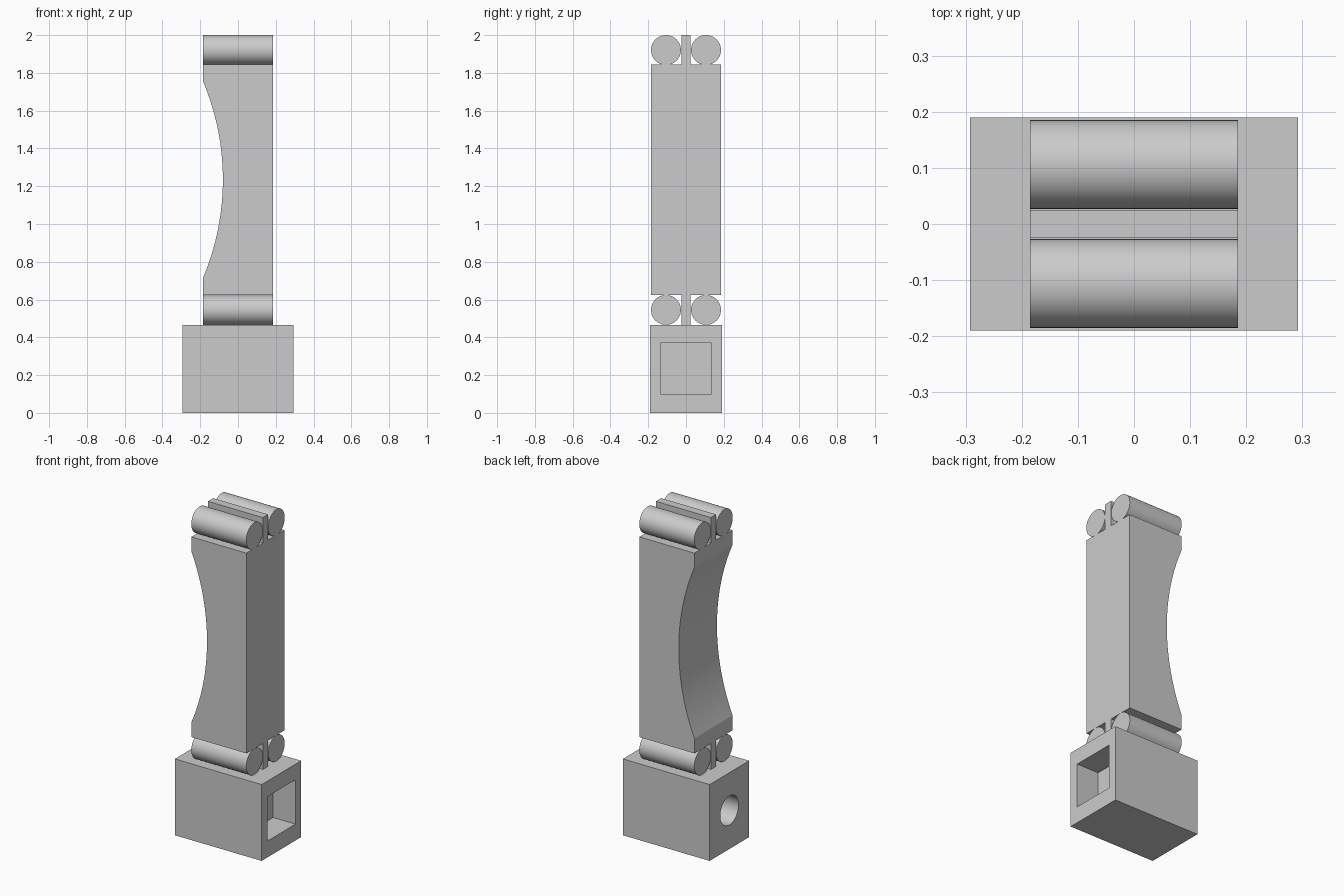
import bpy, bmesh, math

cube = bpy.data.objects.get("Cube")
if cube:
    bpy.data.objects.remove(cube, do_unlink=True)

GREY = (0.6, 0.6, 0.6, 1.0)
grey = bpy.data.materials.new("plain_grey")
grey.use_nodes = True
grey.diffuse_color = GREY
grey.node_tree.nodes["Principled BSDF"].inputs["Base Color"].default_value = GREY


def finish(name):
    ob = bpy.context.object
    ob.name = name
    ob.data.materials.append(grey)
    return ob


def box(name, size, center):
    bpy.ops.mesh.primitive_cube_add(size=1, location=center)
    bpy.context.object.scale = size
    bpy.ops.object.transform_apply(location=False, rotation=False, scale=True)
    return finish(name)


def rod(name, radius, length, center):
    # Cylinder lying along x
    bpy.ops.mesh.primitive_cylinder_add(vertices=64, radius=radius, depth=length,
                                        location=center, rotation=(0, math.pi / 2, 0))
    ob = finish(name)
    bpy.ops.object.shade_smooth_by_angle(angle=math.radians(30))
    return ob


def cut(target, cutter):
    mod = target.modifiers.new("cut", 'BOOLEAN')
    mod.operation = 'DIFFERENCE'
    mod.solver = 'EXACT'
    mod.object = cutter
    bpy.context.view_layer.objects.active = target
    bpy.ops.object.modifier_apply(modifier=mod.name)
    bpy.data.objects.remove(cutter, do_unlink=True)


# Base block with a square pocket on the left and a round bore on the right
base = box("base_block", (0.585, 0.38, 0.465), (0, 0, 0.2325))
cut(base, box("pocket_cutter", (0.3, 0.27, 0.27), (0.2925, 0, 0.235)))
cut(base, rod("bore_cutter", 0.088, 0.5, (-0.15, 0, 0.235)))
bpy.context.view_layer.objects.active = base
base.select_set(True)
bpy.ops.object.shade_smooth_by_angle(angle=math.radians(30))

# Main body: a profile with an arc scooped from its right side, extruded in y
HALF_X, HALF_Y, LOW, HIGH = 0.185, 0.184, 0.624, 1.844
MID, HALF_CHORD, SAG = 1.235, 0.52, 0.105
radius = (HALF_CHORD ** 2 + SAG ** 2) / (2 * SAG)
sweep = math.asin(HALF_CHORD / radius)
profile = [(HALF_X, LOW), (HALF_X, HIGH), (-HALF_X, HIGH)]
STEPS = 32
for i in range(STEPS + 1):
    a = sweep * (1 - 2 * i / STEPS)
    profile.append((-HALF_X + SAG - radius + radius * math.cos(a),
                    MID + radius * math.sin(a)))
profile.append((-HALF_X, LOW))

bm = bmesh.new()
face = bm.faces.new([bm.verts.new((x, -HALF_Y, z)) for x, z in profile])
ext = bmesh.ops.extrude_face_region(bm, geom=[face])
bmesh.ops.translate(bm, vec=(0, 2 * HALF_Y, 0),
                    verts=[v for v in ext["geom"] if isinstance(v, bmesh.types.BMVert)])
bmesh.ops.recalc_face_normals(bm, faces=bm.faces)
mesh = bpy.data.meshes.new("body_column")
bm.to_mesh(mesh)
bm.free()
body = bpy.data.objects.new("body_column", mesh)
bpy.context.collection.objects.link(body)
mesh.materials.append(grey)
bpy.ops.object.select_all(action='DESELECT')
body.select_set(True)
bpy.context.view_layer.objects.active = body
bpy.ops.object.shade_smooth_by_angle(angle=math.radians(12))

# Two roller pairs, each with a thin plate between
for level, z in (("lower", 0.545), ("upper", 1.921)):
    for side, s in (("front", -1), ("back", 1)):
        rod(f"{level}_{side}_roller", 0.079, 0.37, (0, s * 0.106, z))
    box(f"{level}_plate", (0.37, 0.05, 0.16), (0, 0, z - 0.001))
